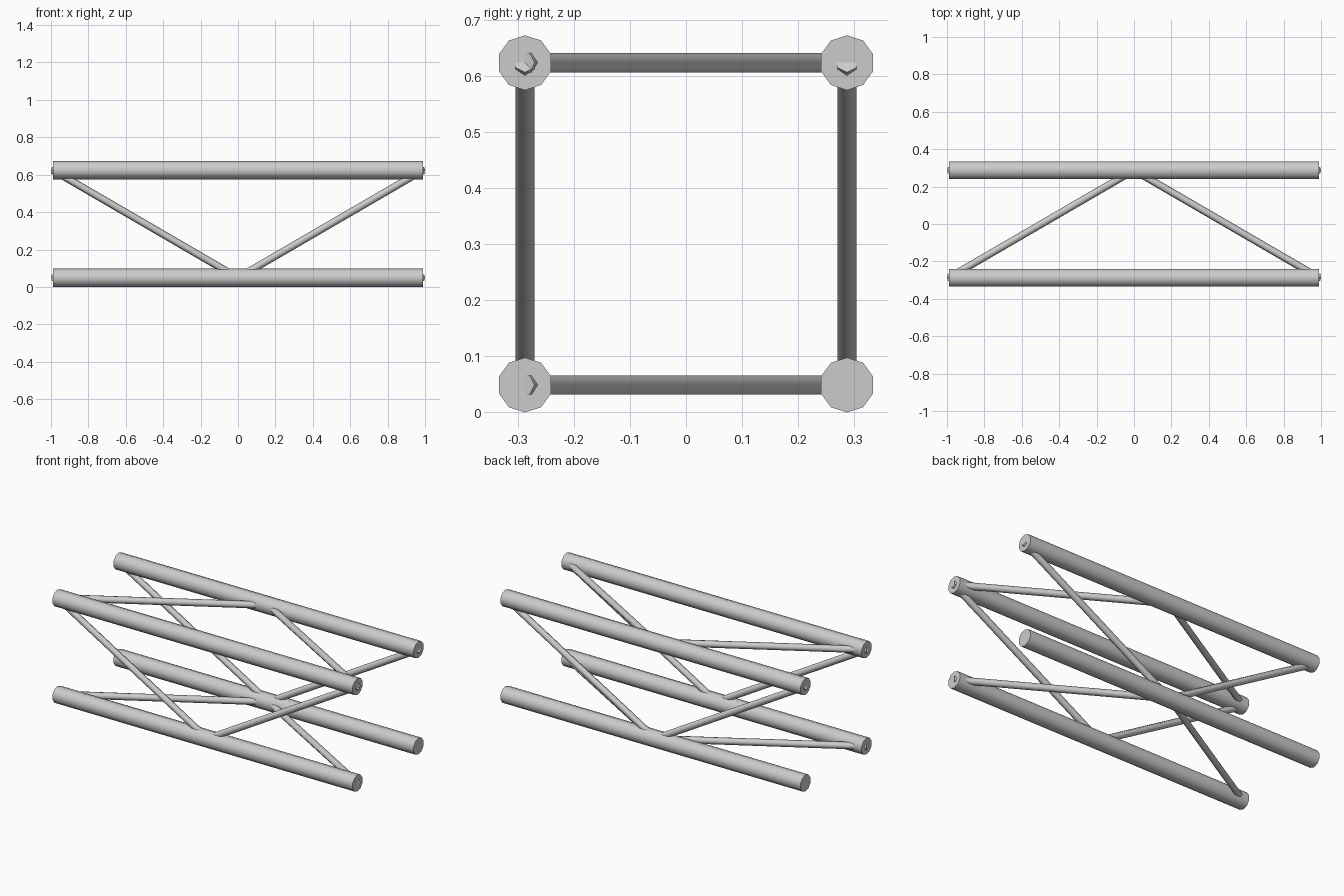
import bpy, math
from mathutils import Vector, Matrix

if "Cube" in bpy.data.objects:
    bpy.data.objects.remove(bpy.data.objects["Cube"])

HALF = 0.99                 # half length of the chords
CY = 0.2875                 # chord offset from the centre
Z0, Z1 = 0.049, 0.6245      # lower and upper chord heights


def tube(name, a, b, radius, sides, up):
    """Capped prism from a to b with one corner pointing along 'up'."""
    a, b = Vector(a), Vector(b)
    w = (b - a).normalized()
    u = Vector(up)
    u = (u - w * u.dot(w)).normalized()
    v = w.cross(u)
    ring = [(u * math.cos(t) + v * math.sin(t)) * radius
            for t in (2 * math.pi * i / sides for i in range(sides))]
    verts = [a + p for p in ring] + [b + p for p in ring]
    faces = [(i, (i + 1) % sides, sides + (i + 1) % sides, sides + i)
             for i in range(sides)]
    faces += [tuple(reversed(range(sides))), tuple(range(sides, 2 * sides))]
    mesh = bpy.data.meshes.new(name)
    mesh.from_pydata(verts, [], faces)
    ob = bpy.data.objects.new(name, mesh)
    bpy.context.collection.objects.link(ob)
    bpy.ops.object.select_all(action='DESELECT')
    ob.select_set(True)
    bpy.context.view_layer.objects.active = ob
    bpy.ops.object.shade_smooth_by_angle(angle=math.radians(65))
    return ob


# Four main chords
for zn, z in (("lower", Z0), ("upper", Z1)):
    for yn, y in (("front", -CY), ("back", CY)):
        tube(f"{zn}_{yn}_chord", (-HALF, y, z), (HALF, y, z), 0.049, 10, (0, 0, 1))

# Diagonal braces: a V on each of the four faces
for xn, x in (("left", -HALF), ("right", HALF)):
    for yn, y in (("front", -CY), ("back", CY)):
        tube(f"{yn}_{xn}_brace", (0, y, Z0), (x, y, Z1), 0.0197, 6, (0, 0, 1))
    for zn, z in (("lower", Z0), ("upper", Z1)):
        tube(f"{zn}_{xn}_brace", (0, CY, z), (x, -CY, z), 0.0197, 6, (0, 1, 0))
